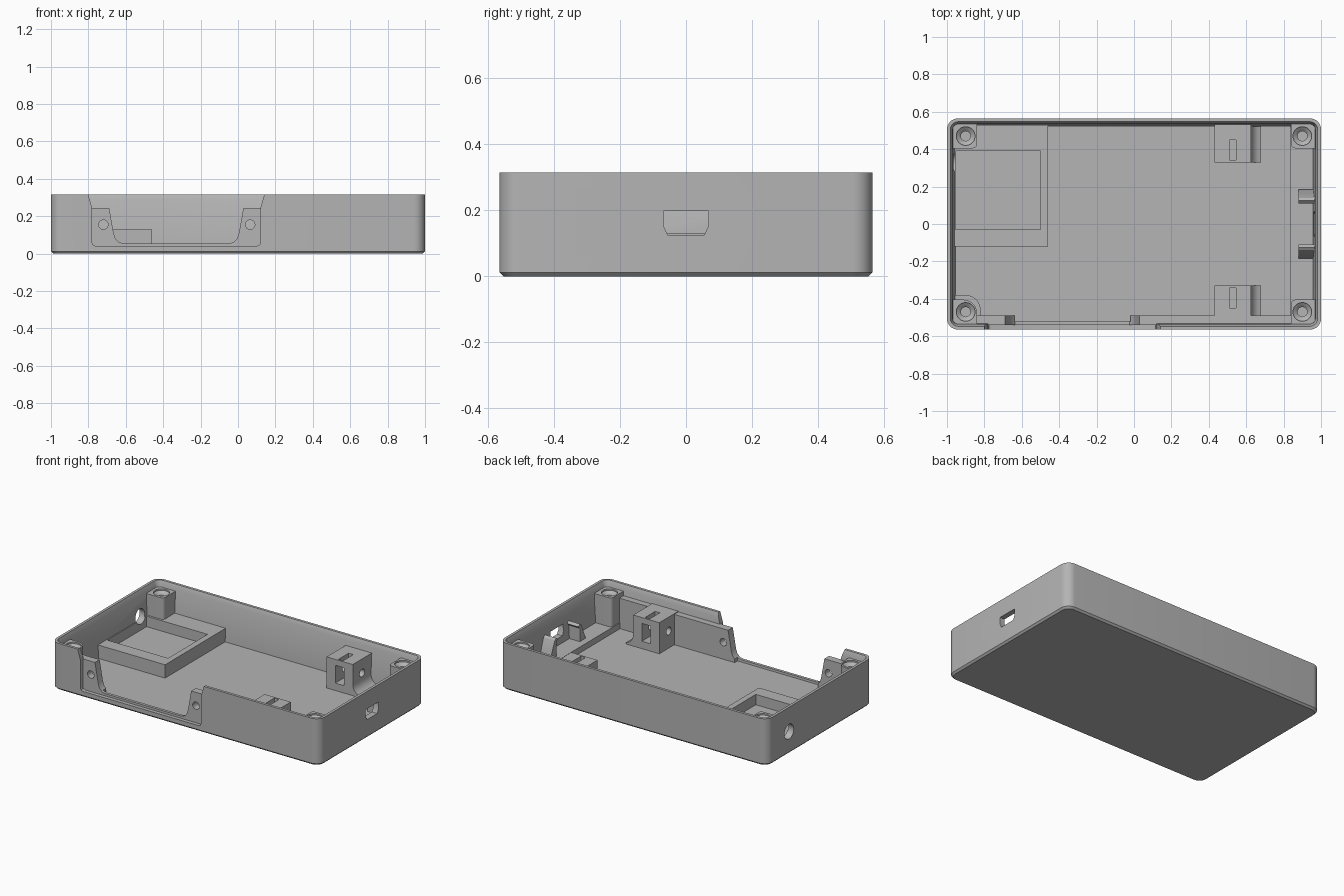
import bpy, bmesh, math

if "Cube" in bpy.data.objects:
    bpy.data.objects.remove(bpy.data.objects["Cube"])

grey = bpy.data.materials.new("plain_grey")
grey.diffuse_color = (0.46, 0.46, 0.46, 1)
grey.use_nodes = True
grey.node_tree.nodes["Principled BSDF"].inputs["Base Color"].default_value = grey.diffuse_color


def finish(name, bm):
    bmesh.ops.recalc_face_normals(bm, faces=bm.faces)
    me = bpy.data.meshes.new(name)
    bm.to_mesh(me)
    bm.free()
    me.materials.append(grey)
    ob = bpy.data.objects.new(name, me)
    bpy.context.collection.objects.link(ob)
    return ob


def loft(name, loops):
    """Closed solid through matching loops, capped at both ends."""
    bm = bmesh.new()
    rings = [[bm.verts.new(p) for p in loop] for loop in loops]
    n = len(rings[0])
    for a, b in zip(rings, rings[1:]):
        for i in range(n):
            j = (i + 1) % n
            bm.faces.new((a[i], a[j], b[j], b[i]))
    bm.faces.new(rings[0][::-1])
    bm.faces.new(rings[-1])
    return finish(name, bm)


def prism(name, pts, axis, a, b):
    """Extrude a 2D profile along an axis (profile axes are the other two in order)."""
    place = {"x": lambda p, t: (t, p[0], p[1]),
             "y": lambda p, t: (p[0], t, p[1]),
             "z": lambda p, t: (p[0], p[1], t)}[axis]
    return loft(name, [[place(p, t) for p in pts] for t in (a, b)])


def box(name, x0, x1, y0, y1, z0, z1):
    return prism(name, [(x0, y0), (x1, y0), (x1, y1), (x0, y1)], "z", z0, z1)


def arc(cx, cy, r, a0=0, a1=360, n=24):
    last = n if a1 - a0 == 360 else n - 1
    return [(cx + r * math.cos(math.radians(a0 + (a1 - a0) * i / last)),
             cy + r * math.sin(math.radians(a0 + (a1 - a0) * i / last))) for i in range(n)]


def cut(targets, *cutters):
    for ob in targets:
        bpy.context.view_layer.objects.active = ob
        for c in cutters:
            m = ob.modifiers.new("cut", "BOOLEAN")
            m.operation, m.solver, m.object = "DIFFERENCE", "EXACT", c
            bpy.ops.object.modifier_apply(modifier=m.name)
    for c in cutters:
        bpy.data.objects.remove(c)


def rounded(off, z):
    """Rounded rectangle inset from the outer outline."""
    r = max(0.06 - off, 0.015)
    x, y = 1 - off - r, 0.565 - off - r
    corners = [(x, y, 0), (-x, y, 90), (-x, -y, 180), (x, -y, 270)]
    return [(px, py, z) for cx, cy, a in corners for px, py in arc(cx, cy, r, a, a + 90, 8)]


# Tray shell: chamfered base, rim with sloping inner lip, tapered inner walls
shell = loft("case_shell", [rounded(0.012, 0), rounded(0, 0.012), rounded(0, 0.315),
                            rounded(0.018, 0.315), rounded(0.03, 0.285), rounded(0.045, 0.04)])

# Inner lining of the front wall, either side of the opening
liners = [box("front_liner_left", -0.84, -0.64, -0.538, -0.49, 0.03, 0.245),
          box("front_liner_right", -0.02, 0.84, -0.538, -0.49, 0.03, 0.245)]

# Front recess, the flared gap over it, and the U-shaped opening
cut([shell],
    prism("recess_cutter", [(-0.805, 0.33), (-0.78, 0.245), (-0.78, 0.06), (-0.775, 0.046),
                            (-0.76, 0.04), (0.10, 0.04), (0.115, 0.046), (0.12, 0.06),
                            (0.12, 0.245), (0.145, 0.33)], "y", -0.7, -0.54),
    prism("gap_cutter", [(-0.78, 0.245), (0.12, 0.245), (0.145, 0.33), (-0.805, 0.33)],
          "y", -0.7, -0.5))
opening = [(-0.69, 0.25), (-0.665, 0.11), (-0.655, 0.08), (-0.635, 0.06), (-0.61, 0.055),
           (-0.05, 0.055), (-0.025, 0.06), (-0.005, 0.08), (0.005, 0.11), (0.03, 0.25)]
cut([shell] + liners,
    prism("opening_cutter", opening, "y", -0.7, -0.45),
    *[prism("screw_cutter", arc(x, 0.155, 0.025), "y", -0.7, -0.45) for x in (-0.72, 0.065)])

# Port in the right wall
cut([shell], prism("port_cutter", [(-0.068, 0.198), (-0.068, 0.152), (-0.055, 0.125),
                                   (0.055, 0.125), (0.068, 0.152), (0.068, 0.198)],
                   "x", 0.9, 1.1))

# Low frame with a pocket at the left, and the round cable hole beside it
frame = box("pocket_frame", -0.972, -0.46, -0.12, 0.535, 0.03, 0.13)
cut([frame], box("pocket_cutter", -0.955, -0.5, -0.03, 0.39, 0.06, 0.3))
cut([shell, frame], prism("cable_cutter", arc(0.33, 0.15, 0.05, n=32), "x", -1.1, -0.9))

# Corner posts with countersunk screw holes
for sx, side in ((-1, "left"), (1, "right")):
    for sy, end in ((-1, "front"), (1, "back")):
        rad = 0.07 if (sx, sy) == (-1, -1) else 0.02
        inner = arc(0.84 + rad, 0.405 + rad, rad, 180, 270, 8)
        pts = [(sx * x, sy * y) for x, y in inner + [(0.968, 0.405), (0.968, 0.534), (0.84, 0.534)]]
        post = prism(f"corner_post_{end}_{side}", pts, "z", 0.03, 0.275)
        cx, cy = sx * 0.9, sy * 0.47
        cut([post], loft("post_hole_cutter", [[(x, y, z) for x, y in arc(cx, cy, r)] for r, z in
                         ((0.026, 0.09), (0.026, 0.245), (0.036, 0.255), (0.05, 0.265), (0.05, 0.3))]))
# Wider foot on the front left post
prism("front_left_post_foot", [(-0.968, -0.38), (-0.968, -0.534), (-0.82, -0.534)]
      + arc(-0.9, -0.46, 0.08, 0, 90, 10), "z", 0.03, 0.09)

# Raised board shelf along the right wall, with two sloping clips
box("board_shelf", 0.835, 0.962, -0.53, 0.53, 0.03, 0.08)
for s, end in ((-1, "front"), (1, "back")):
    prism(f"board_clip_{end}", [(s * 0.125, 0.07), (s * 0.125, 0.17), (s * 0.11, 0.185),
                                (s * 0.125, 0.20), (s * 0.14, 0.19), (s * 0.185, 0.09),
                                (s * 0.185, 0.07)], "x", 0.88, 0.968)

# Screw blocks with nut slots, cross holes and flared feet
for s, end in ((-1, "front"), (1, "back")):
    ys = sorted((s * 0.33, s * 0.534))
    block = box(f"screw_block_{end}", 0.43, 0.625, *ys, 0.03, 0.25)
    cut([block],
        box("slot_cutter", 0.51, 0.545, *sorted((s * 0.342, s * 0.45)), 0.10, 0.3),
        box("window_cutter", 0.495, 0.56, *sorted((s * 0.3, s * 0.47)), 0.09, 0.21),
        prism("bolt_cutter", arc(s * 0.43, 0.155, 0.026), "x", 0.4, 0.7))
    foot = [(0.60, 0.03), (0.68, 0.03), (0.68, 0.05)] + arc(0.69, 0.115, 0.065, 262, 180, 7)[1:] \
        + [(0.60, 0.125)]
    prism(f"block_foot_{end}", foot, "y", *sorted((s * 0.33, s * 0.53)))

# Smooth the curved faces, keep real edges crisp
for ob in bpy.context.scene.objects:
    ob.select_set(True)
bpy.context.view_layer.objects.active = shell
bpy.ops.object.shade_smooth_by_angle(angle=math.radians(30))
